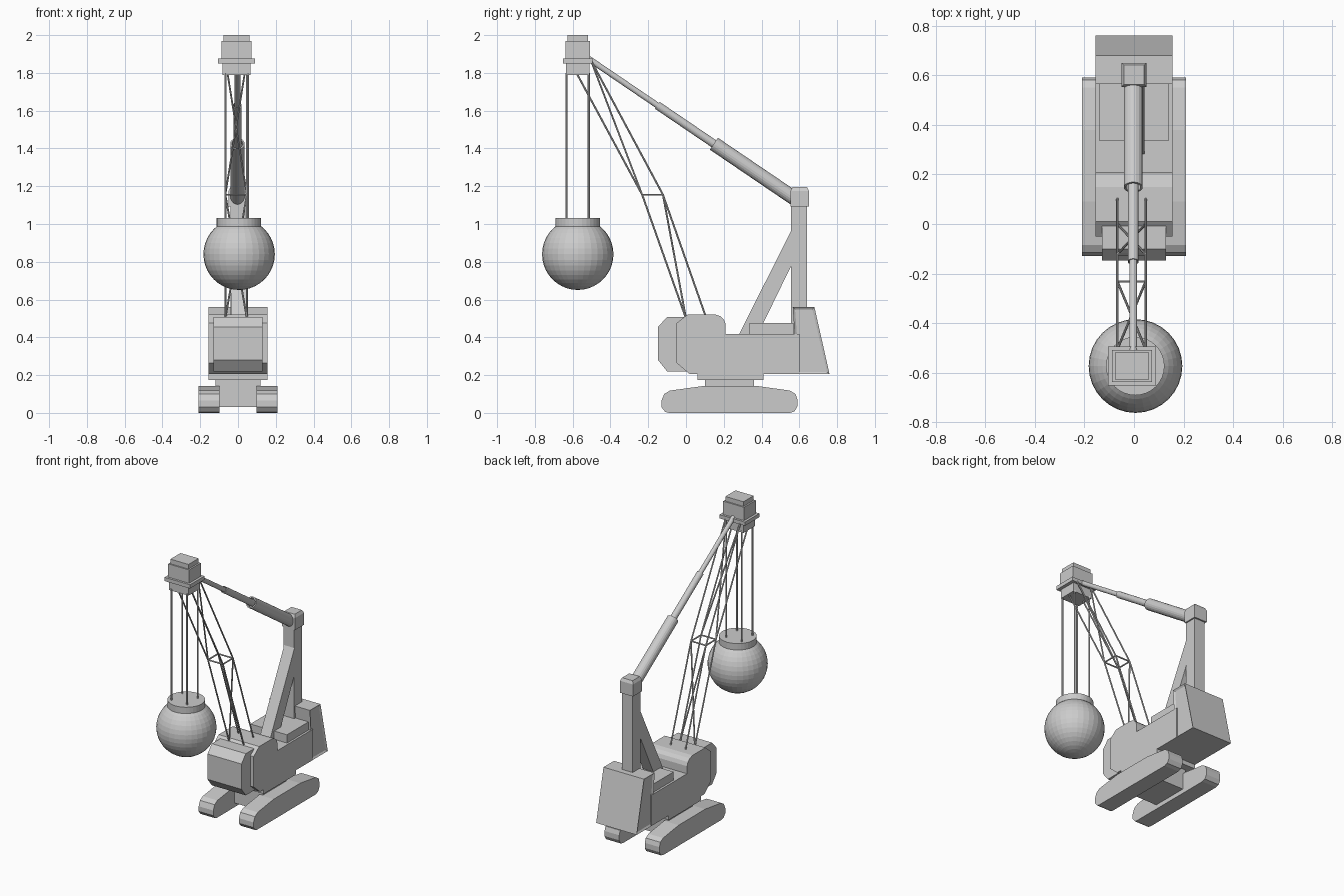
import bpy, bmesh, math
from mathutils import Vector

if "Cube" in bpy.data.objects:
    bpy.data.objects.remove(bpy.data.objects["Cube"])


def finish(name, bm):
    bmesh.ops.recalc_face_normals(bm, faces=bm.faces[:])
    me = bpy.data.meshes.new(name)
    bm.to_mesh(me)
    bm.free()
    ob = bpy.data.objects.new(name, me)
    bpy.context.collection.objects.link(ob)
    return ob


def extrude_yz(name, pts, x0, x1, panel=0.0):
    """Side profile (y, z) extruded across x; optional recessed side panels."""
    bm = bmesh.new()
    f = bm.faces.new([bm.verts.new((x0, y, z)) for y, z in pts])
    r = bmesh.ops.extrude_face_region(bm, geom=[f])
    vs = [v for v in r["geom"] if isinstance(v, bmesh.types.BMVert)]
    bmesh.ops.translate(bm, verts=vs, vec=(x1 - x0, 0, 0))
    bmesh.ops.recalc_face_normals(bm, faces=bm.faces[:])
    if panel:
        sides = [f for f in bm.faces if abs(f.normal.x) > 0.9]
        bmesh.ops.inset_individual(bm, faces=sides, thickness=panel, depth=-0.008)
    return finish(name, bm)


def box(name, x0, x1, y0, y1, z0, z1):
    return extrude_yz(name, [(y0, z0), (y1, z0), (y1, z1), (y0, z1)], x0, x1)


def rods(name, pairs, r, sides=8):
    """One object made of straight round bars between point pairs."""
    bm = bmesh.new()
    for a, b in pairs:
        a, b = Vector(a), Vector(b)
        d = b - a
        c = bmesh.ops.create_cone(bm, cap_ends=True, segments=sides,
                                  radius1=r, radius2=r, depth=d.length)
        m = d.to_track_quat('Z', 'Y').to_matrix().to_4x4()
        m.translation = (a + b) / 2
        bmesh.ops.transform(bm, matrix=m, verts=c["verts"])
    return finish(name, bm)


# Crawler tracks
track = [(-0.11, 0.005), (-0.09, 0), (0.55, 0), (0.575, 0.008), (0.59, 0.035),
         (0.59, 0.07), (0.58, 0.1), (0.55, 0.118), (0.38, 0.142), (0.09, 0.142),
         (-0.085, 0.118), (-0.115, 0.1), (-0.13, 0.065), (-0.13, 0.03)]
for side, x0, x1 in (("left", -0.21, -0.098), ("right", 0.098, 0.21)):
    extrude_yz(side + "_track", track, x0, x1)

# Undercarriage and turntable
box("undercarriage", -0.12, 0.12, 0.10, 0.36, 0.03, 0.18)
box("turntable", -0.155, 0.155, 0.06, 0.41, 0.175, 0.21)

# House with rounded engine cover, and operator cab in front
house = [(0.02, 0.205), (0.60, 0.205), (0.60, 0.418), (0.21, 0.418), (0.21, 0.47),
         (0.20, 0.495), (0.18, 0.513), (0.15, 0.522), (0.01, 0.522),
         (-0.05, 0.475), (-0.05, 0.265)]
extrude_yz("house", house, -0.155, 0.155)
cab = [(-0.148, 0.28), (-0.10, 0.22), (0.02, 0.22), (0.02, 0.508),
       (-0.10, 0.508), (-0.148, 0.455)]
extrude_yz("cab", cab, -0.13, 0.13)
box("deck_box", -0.14, 0.14, 0.335, 0.57, 0.41, 0.475)

# Counterweight with recessed side panels
extrude_yz("counterweight", [(0.59, 0.205), (0.76, 0.205), (0.68, 0.56), (0.565, 0.56)],
           -0.155, 0.155, 0.017)

# Mast, diagonal brace and chamfered cap
box("mast_post", -0.04, 0.04, 0.557, 0.64, 0.40, 1.12)
extrude_yz("mast_brace", [(0.28, 0.415), (0.38, 0.415), (0.56, 0.785), (0.56, 0.97)],
           -0.036, 0.042)
bm = bmesh.new()
bmesh.ops.create_cube(bm, size=1)
for v in bm.verts:
    k = 0.8 if v.co.z > 0 else 1
    v.co = (v.co.x * 0.1 * k, 0.602 + v.co.y * 0.097 * k, 1.14 + v.co.z * 0.1)
top = max(bm.faces, key=lambda f: f.calc_center_median().z)
r = bmesh.ops.extrude_face_region(bm, geom=[top])
bmesh.ops.delete(bm, geom=[top], context='FACES_ONLY')
up = {v for v in r["geom"] if isinstance(v, bmesh.types.BMVert)}
for v in bm.verts:
    if v in up:
        continue
    if v.co.z > 1.15:  # shoulder ring stays full width below the chamfer
        v.co = (math.copysign(0.05, v.co.x), 0.602 + math.copysign(0.0485, v.co.y - 0.602), 1.175)
    else:
        v.co.z = 1.092
for v in up:
    v.co.z = 1.195
finish("mast_cap", bm)

# Telescopic tube, three stages with stepped open ends
a, b = Vector((-0.003, 0.575, 1.135)), Vector((-0.003, -0.52, 1.878))


def at(t):
    return a.lerp(b, t)


def sleeve(name, t0, t1, r, inner):
    """Lathe profile with a recessed mouth at the far end."""
    length = (b - a).length
    z0, z1 = t0 * length, t1 * length
    prof = [(0, z0), (r, z0), (r, z1), (inner, z1), (inner, z1 - 0.03), (0, z1 - 0.03)]
    bm = bmesh.new()
    vs = [bm.verts.new((x, 0, z)) for x, z in prof]
    es = [bm.edges.new(p) for p in zip(vs, vs[1:])]
    bmesh.ops.spin(bm, geom=vs + es, axis=(0, 0, 1), cent=(0, 0, 0),
                   angle=2 * math.pi, steps=20)
    bmesh.ops.remove_doubles(bm, verts=bm.verts[:], dist=1e-5)
    m = (b - a).to_track_quat('Z', 'Y').to_matrix().to_4x4()
    m.translation = a
    bm.transform(m)
    return finish(name, bm)


sleeve("outer_tube", 0, 0.39, 0.038, 0.03)
sleeve("middle_tube", 0.3, 0.664, 0.022, 0.018)
rods("inner_tube", [(at(0.6), at(1))], 0.0155, 16)

# Boom head: stacked blocks
cx, cy = -0.008, -0.573
for name, hx, hy, z0, z1 in (("head_lower", 0.074, 0.062, 1.788, 1.86),
                             ("head_flange", 0.097, 0.079, 1.85, 1.876),
                             ("head_upper", 0.08, 0.064, 1.87, 1.968),
                             ("head_cap", 0.069, 0.055, 1.96, 2.0)):
    box(name, cx - hx, cx + hx, cy - hy, cy + hy, z0, z1)

# Lattice boom: kinked legs, cross diagonals and frame at the kink
XL, XR = -0.067, 0.047
front = [(0.0, 0.50), (-0.232, 1.155), (-0.58, 1.80)]
rear = [(0.108, 0.50), (-0.122, 1.155), (-0.505, 1.87)]
bars = []
for x, o in ((XL, XR), (XR, XL)):
    for leg in (front, rear):
        bars += [((x, *leg[i]), (x, *leg[i + 1])) for i in (0, 1)]
    bars.append(((x, *front[0]), (o, *rear[1])))
    bars.append(((x, *front[1]), (o, *rear[2])))
    bars.append(((x, *front[1]), (x, *rear[1])))
for leg in (front, rear):
    bars.append(((XL, *leg[1]), (XR, *leg[1])))
rods("lattice_boom", bars, 0.005)

# Hoist ropes
rods("hoist_ropes", [((x, y, 1.02), (x, y, 1.80)) for x in (-0.066, 0.053)
                     for y in (-0.633, -0.515)], 0.006)

# Wrecking ball and its collar
bm = bmesh.new()
bmesh.ops.create_uvsphere(bm, u_segments=32, v_segments=20, radius=0.189)
bmesh.ops.translate(bm, verts=bm.verts[:], vec=(0.006, -0.573, 0.84))
finish("wrecking_ball", bm)
rods("ball_collar", [((0.005, -0.573, 0.96), (0.005, -0.573, 1.031))], 0.118, 32)
